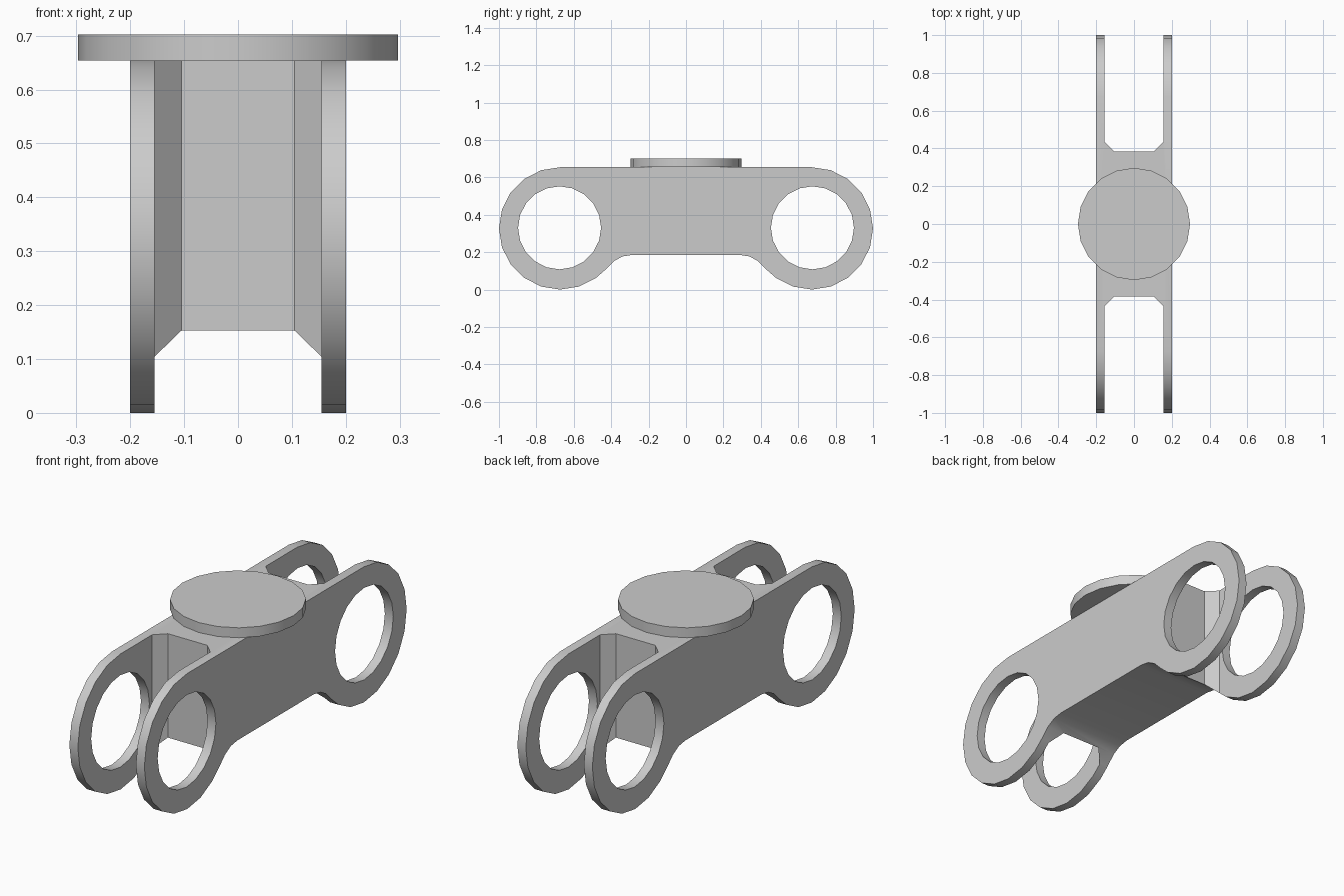
import bpy, bmesh
from math import sin, cos, radians

cube = bpy.data.objects.get("Cube")
if cube:
    bpy.data.objects.remove(cube, do_unlink=True)

grey = bpy.data.materials.new("light_grey")
grey.use_nodes = True
COLOR = (0.6, 0.6, 0.6, 1)
grey.diffuse_color = COLOR
grey.node_tree.nodes["Principled BSDF"].inputs["Base Color"].default_value = COLOR

EYE_Y, EYE_Z, EYE_R = 0.673, 0.327, 0.327
HOLE_R = 0.222
STEP = 18


def circle(cy, cz, r, start=0, end=360 - STEP):
    return [(cy + r * cos(radians(a)), cz + r * sin(radians(a)))
            for a in range(start, end + 1, STEP)]


def prism(name, points, offset, place):
    """Extrude a closed profile; place maps a profile point and depth to 3D."""
    bm = bmesh.new()
    low, high = offset
    face = bm.faces.new([bm.verts.new(place(a, b, low)) for a, b in points])
    ext = bmesh.ops.extrude_face_region(bm, geom=[face])
    for v in ext["geom"]:
        if isinstance(v, bmesh.types.BMVert):
            v.co = v.co + (place(0, 0, high) - place(0, 0, low))
    bmesh.ops.recalc_face_normals(bm, faces=bm.faces)
    mesh = bpy.data.meshes.new(name)
    bm.to_mesh(mesh)
    bm.free()
    mesh.materials.append(grey)
    obj = bpy.data.objects.new(name, mesh)
    bpy.context.collection.objects.link(obj)
    return obj


def vec(x, y, z):
    from mathutils import Vector
    return Vector((x, y, z))


def side(y, z, x):
    return vec(x, y, z)


def plan(x, y, z):
    return vec(x, y, z)


def activate(obj):
    bpy.ops.object.select_all(action="DESELECT")
    obj.select_set(True)
    bpy.context.view_layer.objects.active = obj


def cut(obj, cutter):
    mod = obj.modifiers.new("cut", "BOOLEAN")
    mod.operation, mod.solver, mod.object = "DIFFERENCE", "EXACT", cutter
    cutter.hide_render = True
    activate(obj)
    bpy.ops.object.modifier_apply(modifier=mod.name)
    bpy.data.objects.remove(cutter, do_unlink=True)


# Link body: rounded ends, flat top, raised belly with filleted corners
half = [(0.29, 0.185), (0.34, 0.177), (0.385, 0.152), (0.43, 0.107)]
half += circle(EYE_Y, EYE_Z, EYE_R, -126, 90)
outline = half + [(-y, z) for y, z in reversed(half)]
body = prism("link_body", outline, (-0.2, 0.2), side)

for s in (-1, 1):
    # Fork slot with chamfered inner corners
    slot = [(-0.155, 1.2), (-0.155, 0.433), (-0.105, 0.384),
            (0.105, 0.384), (0.155, 0.433), (0.155, 1.2)]
    cut(body, prism("slot_cutter", [(x, s * y) for x, y in slot], (-0.1, 0.9), plan))
    # Round eye through both fork arms
    cut(body, prism("eye_cutter", circle(s * (EYE_Y + 0.003), 0.33, HOLE_R), (-0.4, 0.4), side))

# Round pad on top
pad = prism("top_pad", circle(0, 0, 0.297), (0.654, 0.702), plan)

for obj in (body, pad):
    activate(obj)
    bpy.ops.object.shade_smooth_by_angle(angle=radians(30))
